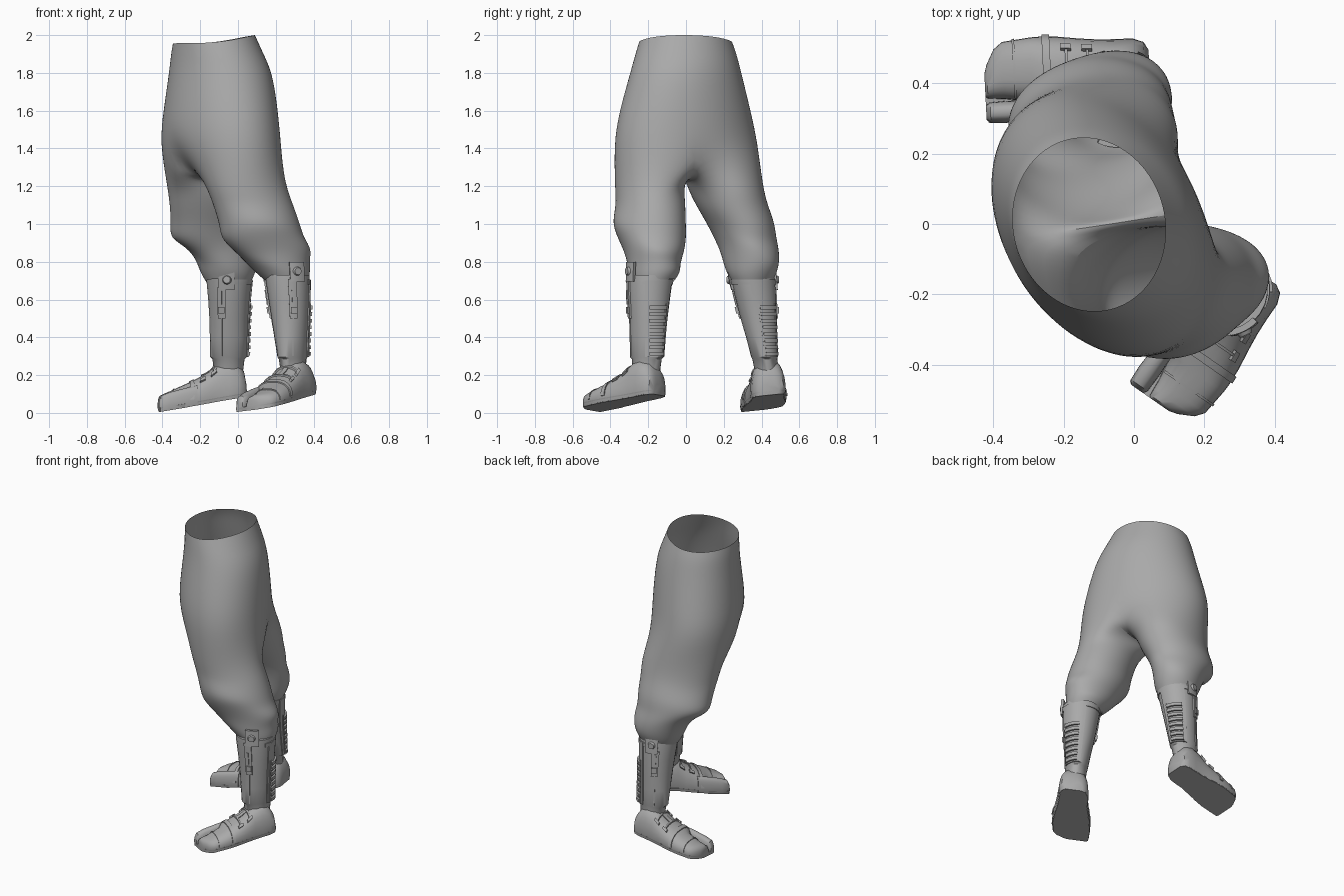
import bpy, bmesh, math
from mathutils import Vector

if "Cube" in bpy.data.objects:
    bpy.data.objects.remove(bpy.data.objects["Cube"])

grey = bpy.data.materials.new("plain_grey")
grey.diffuse_color = (0.4, 0.4, 0.4, 1)
grey.use_nodes = True
grey.node_tree.nodes["Principled BSDF"].inputs["Base Color"].default_value = grey.diffuse_color


def finish(name, bm, angle=40, subsurf=0):
    bmesh.ops.recalc_face_normals(bm, faces=bm.faces)
    mesh = bpy.data.meshes.new(name)
    bm.to_mesh(mesh)
    bm.free()
    mesh.materials.append(grey)
    ob = bpy.data.objects.new(name, mesh)
    bpy.context.collection.objects.link(ob)
    if subsurf:
        ob.modifiers.new("smooth", 'SUBSURF').levels = subsurf
        ob.modifiers["smooth"].render_levels = subsurf
    bpy.ops.object.select_all(action='DESELECT')
    ob.select_set(True)
    bpy.context.view_layer.objects.active = ob
    bpy.ops.object.shade_smooth_by_angle(angle=math.radians(angle))


def bridge(bm, a, b):
    n = len(a)
    for i in range(n):
        j = (i + 1) % n
        bm.faces.new((a[i], a[j], b[j], b[i]))


def table(rows, t):
    """Linear lookup in a station table keyed by its first column."""
    if t <= rows[0][0]:
        return rows[0][1:]
    for p, q in zip(rows, rows[1:]):
        if t <= q[0]:
            k = (t - p[0]) / (q[0] - p[0])
            return [u + (v - u) * k for u, v in zip(p[1:], q[1:])]
    return rows[-1][1:]


def oval(x0, x1, y0, y1, z, skew, start, n, grow, fold=0):
    """Ring filling the given extents; skew leans it diagonally, fold ripples it."""
    cx, cy, rx, ry = (x0 + x1) / 2, (y0 + y1) / 2, (x1 - x0) / 2 * grow, (y1 - y0) / 2 * grow
    pts = []
    for i in range(n):
        a = start + math.tau * i / n
        k = 1 + fold * math.sin(3 * a + 31 * z)
        pts.append(Vector((cx + rx * k * math.cos(a + skew), cy + ry * k * math.sin(a),
                           z + fold * .8 * math.sin(2 * a + 17 * z))))
    return pts


# ---- trousers: hip tube that splits into two baggy legs ----
HIPS = [(-.345, .09, -.248, .245, 1.978, .07), (-.355, .135, -.268, .268, 1.9, .13),
        (-.365, .183, -.295, .293, 1.8, .18), (-.395, .212, -.352, .342, 1.6, .25),
        (-.415, .228, -.383, .38, 1.43, .3)]
LEG_A = [(-.17, .25, -.375, -.01, 1.2), (-.13, .292, -.37, -.005, 1.1),
         (-.095, .33, -.39, 0, 1.0), (-.09, .35, -.365, 0, .93),
         (-.03, .388, -.325, -.01, .86), (.03, .378, -.31, -.03, .80),
         (.09, .385, -.295, -.03, .745), (.15, .37, -.28, -.06, .70)]
LEG_B = [(-.375, .13, .01, .41, 1.2), (-.36, .12, .05, .43, 1.1),
         (-.355, .11, .11, .47, 1.0), (-.36, .105, .145, .475, .93),
         (-.27, .108, .18, .492, .87), (-.22, .105, .2, .495, .80),
         (-.2, .095, .215, .48, .745), (-.17, .07, .235, .46, .70)]

bm = bmesh.new()
rings = []
for i, (x0, x1, y0, y1, z, skew) in enumerate(HIPS):
    pts = oval(x0, x1, y0, y1, z, skew, math.pi + .15, 24, 1.01)
    if i == 0:
        for p in pts:                       # waist opening tilts up to the rear
            p.z += .022 * (p.x + .127) / .217 - .015 * abs(p.y / .245) ** 3
    rings.append([bm.verts.new(p) for p in pts])
for a, b in zip(rings, rings[1:]):
    bridge(bm, a, b)
hip = rings[-1]
for i, drop in ((11, .04), (12, .09), (13, .04), (0, .03)):     # seat dips into the crotch
    hip[i].co.z -= drop
front, rear = hip[0].co, hip[12].co
crotch = []
for i in range(1, 6):
    p = rear.lerp(front, .5 - .5 * math.cos(math.pi * i / 6))
    p.z += (1.245 - p.z) * math.sin(math.pi * i / 6) ** .6
    crotch.append(bm.verts.new(p))
for rows, loop, mid in ((LEG_A, hip[:13] + crotch, 1.5 * math.pi),
                        (LEG_B, hip[12:] + hip[:1] + crotch[::-1], .5 * math.pi)):
    for r in rows:
        ring = [bm.verts.new(p) for p in
                oval(*r, -.12, mid - math.tau / 3, 18, 1.02, .012)]
        bridge(bm, loop, ring)
        loop = ring
finish("trousers", bm, 60, 2)

# ---- boots: stations are (forward, inner, outer, top) and (height, depth, width) ----
FOOT = [(-.095, -.03, .075, .15), (-.082, -.055, .098, .22), (-.05, -.07, .11, .265),
        (0, -.075, .11, .285), (.05, -.075, .112, .268), (.1, -.085, .117, .22),
        (.16, -.095, .125, .185), (.21, -.10, .128, .16), (.24, -.056, .127, .146),
        (.32, -.044, .118, .11), (.345, -.042, .098, .1), (.367, -.04, .055, .088),
        (.374, -.036, .03, .07)]
TOE = [(.17, -.10, -.05, .145), (.23, -.108, -.05, .132), (.32, -.112, -.05, .108),
       (.362, -.11, -.052, .09), (.374, -.1, -.06, .065)]
SHIN = [(.2, .075, .062), (.285, .085, .066), (.295, .097, .07), (.4, .1, .082),
        (.5, .103, .096), (.6, .11, .107), (.7, .12, .116), (.85, .122, .12)]


def make_boot(side, ankle, forward, outward, lean, lift, turn):
    fwd, out = Vector(forward).normalized(), Vector(outward).normalized()

    def place(f, o, z):
        p = fwd * f + out * o
        return Vector((ankle[0] + p.x, ankle[1] + p.y, z))

    def ground(f, o):
        return .093 - .165 * (f + .1) + .1 * o

    def shin(ang, z, off=0):
        d, w = table(SHIN, z)
        a = math.radians(ang)
        return place((d + off) * math.cos(a),
                     lean * (z - .3) / .4 + (w + off) * math.sin(a), z)

    def foot(ang, f, off=0, rows=FOOT):
        inner, outer, top = table(rows, f)
        a = math.radians(ang)
        c, s = math.cos(a), max(0, math.sin(a))
        o = (inner + outer) / 2 + ((outer - inner) / 2 + off) * math.copysign(abs(c) ** .75, c)
        sole = ground(f, o)
        rim = min(.025, (top - sole) * .4)
        return place(f, o, sole + rim + (top + off - sole - rim) * s ** .85)

    def loft(name, loops):
        bm = bmesh.new()
        vs = [[bm.verts.new(p) for p in loop] for loop in loops]
        for a, b in zip(vs, vs[1:]):
            bridge(bm, a, b)
        bm.faces.new(vs[0])
        bm.faces.new(vs[-1])
        finish(side + name, bm)

    def patch(name, func, spans, thick, n=6, m=3):
        """Raised plates hugging a surface; each span is (u0, u1, v0, v1)."""
        bm = bmesh.new()
        for u0, u1, v0, v1 in spans:
            g = [[[bm.verts.new(func(u0 + (u1 - u0) * i / n, v0 + (v1 - v0) * j / m, off))
                   for j in range(m + 1)] for i in range(n + 1)] for off in (-.006, thick)]
            for k in (0, 1):
                for i in range(n):
                    for j in range(m):
                        bm.faces.new((g[k][i][j], g[k][i + 1][j],
                                      g[k][i + 1][j + 1], g[k][i][j + 1]))
            edge = ([(i, 0) for i in range(n)] + [(n, j) for j in range(m)] +
                    [(i, m) for i in range(n, 0, -1)] + [(0, j) for j in range(m, 0, -1)])
            bridge(bm, [g[0][i][j] for i, j in edge], [g[1][i][j] for i, j in edge])
        finish(side + name, bm, 35)

    def foot_ring(f, rows):
        inner, outer = table(rows, f)[:2]
        loop = [foot(180 * i / 14, f, 0, rows) for i in range(15)]
        return loop + [place(f, o, ground(f, o) + .003) for o in (inner + .004, outer - .004)]

    # shells, with one continuous sole under both toe parts
    loft("shin_guard", [[shin(15 * i, z) for i in range(24)]
                        for z in (.2, .285, .295, .4, .5, .6, .7, .73)])
    loft("foot", [foot_ring(r[0], FOOT) for r in FOOT])
    loft("big_toe", [foot_ring(r[0], TOE) for r in TOE])
    sole = []
    for f, inner, outer, top in FOOT:
        if f > .22:
            inner = -.11 if f < .37 else -.1
        sole.append([place(f, o, ground(f, o) + h) for o, h in
                     ((inner, .022), (inner + .006, 0), (outer - .006, 0), (outer, .022))])
    loft("sole", sole)

    # calf plate with ladder: frame and rungs
    patch("calf_plate", shin, [(112, 192, .295, .7)], .006, 12, 6)
    patch("calf_frame", shin, [(120, 125, .295, .58), (175, 180, .295, .58)], .01)
    patch("calf_rungs", shin, [(125, 175, .303 + .035 * k, .323 + .035 * k)
                               for k in range(8)], .018)

    # flaps, straps, buckles and seams on both flanks
    def flank(a0, a1, z0, z1):
        return [(a0 - turn, a1 - turn, z0, z1), (-a0, -a1, z0, z1)]

    patch("side_flaps", shin, flank(62, 100, .65 + lift, .755 + lift), .012)
    patch("strap_plates", shin, flank(56, 78, .5, .665 + lift), .009)
    patch("strap_buckles", shin, flank(60, 76, .525, .56), .018)
    patch("strap_bars", shin, flank(64, 69, .575, .65), .015)
    patch("seams", shin, flank(64, 68, .3, .5), .004)
    patch("cuff_band", shin, [(100, 260, .68, .705)], .005, 16)

    # round studs on the flaps
    bm = bmesh.new()
    for a in (80 - turn, -82):
        c, tip = shin(a, .705 + lift, .008), shin(a, .705 + lift, .022)
        rot = (tip - c).to_track_quat('Z', 'Y').to_matrix().to_4x4()
        rot.translation = (c + tip) / 2
        bmesh.ops.create_cone(bm, cap_ends=True, segments=14, radius1=.025,
                              radius2=.019, depth=.014, matrix=rot)
    finish(side + "studs", bm, 30)

    # foot trim: toe strap and instep lacing
    patch("toe_strap", foot, [(4, 176, .185, .207)], .006, 14)
    patch("toe_cap_edge", foot, [(4, 150, .285, .292)], .004, 12)
    patch("lace_bars", foot, [(52, 128, .075, .083), (50, 130, .135, .143)], .008, 8)
    patch("lace_spine", foot, [(86, 94, .075, .14)], .005, 2, 4)
    patch("lace_hooks", foot, [(a, a + 10, f, f + .03) for a in (46, 124)
                               for f in (.065, .125)], .011, 2)


make_boot("left_", (.288, -.207), (-.57, -.82), (.82, -.57), -.03, .045, 20)
make_boot("right_", (-.05, .415), (-1, -.05), (-.05, 1), -.06, 0, 0)
